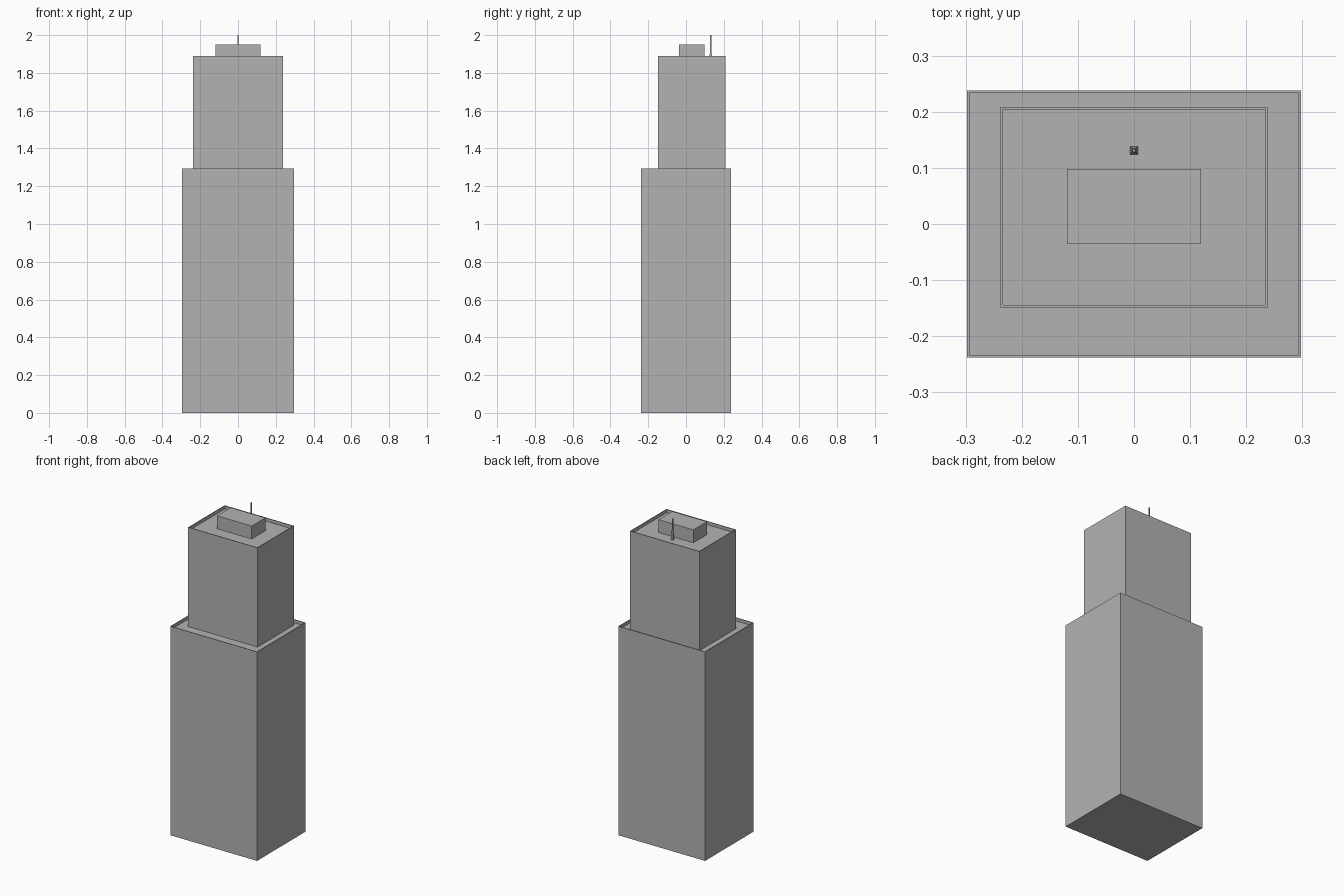
import bpy
import bmesh
from mathutils import Vector

cube = bpy.data.objects.get("Cube")
if cube:
    bpy.data.objects.remove(cube, do_unlink=True)

# Single concrete grey
grey = bpy.data.materials.new("concrete grey")
grey.use_nodes = True
colour = (0.45, 0.45, 0.45, 1)
grey.diffuse_color = colour
grey.node_tree.nodes["Principled BSDF"].inputs["Base Color"].default_value = colour


def block(name, centre, size, z0, z1, rim=0, sink=0, taper=1):
    """Box with an optional parapet around a sunken roof, or a tapered top."""
    bm = bmesh.new()
    bmesh.ops.create_cube(bm, size=1)
    for v in bm.verts:
        s = taper if v.co.z > 0 else 1
        v.co = Vector((centre[0] + v.co.x * size[0] * s,
                       centre[1] + v.co.y * size[1] * s,
                       z1 if v.co.z > 0 else z0))
    bm.normal_update()
    if rim:
        top = max(bm.faces, key=lambda f: f.normal.z)
        bmesh.ops.inset_individual(bm, faces=[top], thickness=rim)
        floor = bmesh.ops.extrude_discrete_faces(bm, faces=[top])["faces"][0]
        bmesh.ops.translate(bm, verts=floor.verts, vec=(0, 0, -sink))
    mesh = bpy.data.meshes.new(name)
    bm.to_mesh(mesh)
    bm.free()
    mesh.materials.append(grey)
    obj = bpy.data.objects.new(name, mesh)
    bpy.context.collection.objects.link(obj)
    return obj


# Two stacked tower tiers, each with a thin parapet
block("lower_tower", (0, 0), (0.595, 0.476), 0, 1.295, rim=0.006, sink=0.02)
block("upper_tower", (0, 0.03), (0.476, 0.357), 1.275, 1.89, rim=0.006, sink=0.02)

# Rooftop plant room and antenna
block("plant_room", (0, 0.031), (0.238, 0.134), 1.87, 1.95)
block("antenna_base", (0, 0.131), (0.014, 0.014), 1.87, 1.93, taper=0.5)
block("antenna_mast", (0, 0.131), (0.006, 0.006), 1.93, 2.0)
